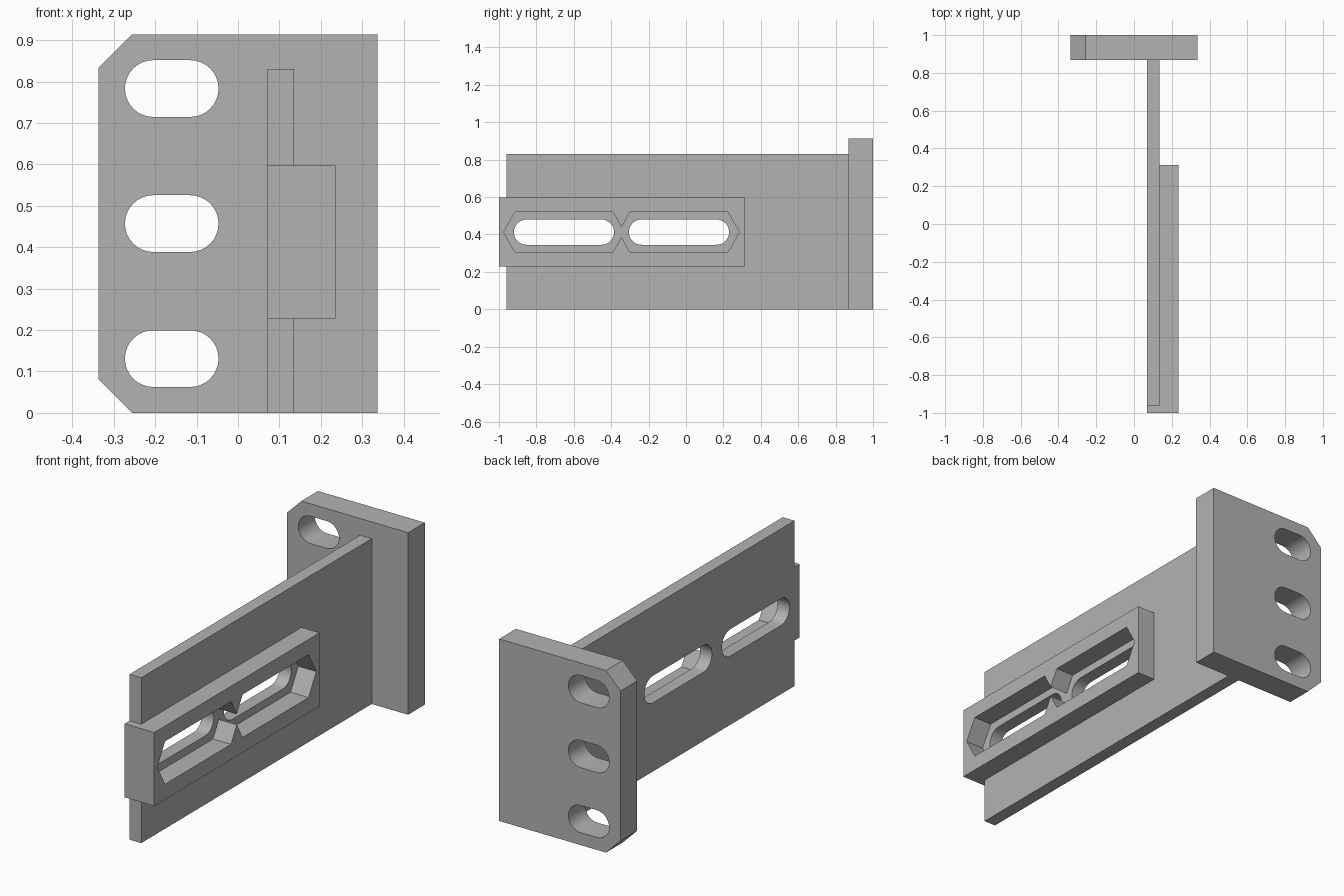
import bpy, bmesh, math
from mathutils import Vector

cube = bpy.data.objects.get("Cube")
if cube:
    bpy.data.objects.remove(cube, do_unlink=True)

COLOUR = (0.45, 0.45, 0.45, 1)
steel = bpy.data.materials.new("plain grey")
steel.use_nodes = True
steel.diffuse_color = COLOUR
steel.node_tree.nodes["Principled BSDF"].inputs["Base Color"].default_value = COLOUR


def prism(name, outline, axis, low, high):
    """Extrude an outline along x (points are y, z) or y (points are x, z)."""
    def place(u, v, d):
        return Vector((d, u, v)) if axis == "x" else Vector((u, d, v))
    bm = bmesh.new()
    face = bm.faces.new([bm.verts.new(place(u, v, low)) for u, v in outline])
    result = bmesh.ops.extrude_face_region(bm, geom=[face])
    verts = [g for g in result["geom"] if isinstance(g, bmesh.types.BMVert)]
    bmesh.ops.translate(bm, verts=verts, vec=place(0, 0, high - low))
    bmesh.ops.recalc_face_normals(bm, faces=bm.faces)
    mesh = bpy.data.meshes.new(name)
    bm.to_mesh(mesh)
    bm.free()
    mesh.materials.append(steel)
    obj = bpy.data.objects.new(name, mesh)
    bpy.context.collection.objects.link(obj)
    return obj


def slot(cu, cv, half, radius, steps=16):
    """Round-ended slot outline."""
    points = []
    for side, start in ((1, -math.pi / 2), (-1, math.pi / 2)):
        for i in range(steps + 1):
            a = start + math.pi * i / steps
            points.append((cu + side * (half - radius) + radius * math.cos(a),
                           cv + radius * math.sin(a)))
    return points


def long_hexagon(cu, cv, half, height, point):
    """Stretched hexagon outline with pointed ends."""
    flat = half - point
    return [(cu - half, cv), (cu - flat, cv - height), (cu + flat, cv - height),
            (cu + half, cv), (cu + flat, cv + height), (cu - flat, cv + height)]


def cut(obj, cutters):
    """Subtract the cutters, bake the result and remove them."""
    for cutter in cutters:
        cutter.hide_render = True
        mod = obj.modifiers.new("cut", "BOOLEAN")
        mod.operation = "DIFFERENCE"
        mod.solver = "EXACT"
        mod.object = cutter
    bpy.context.view_layer.update()
    graph = bpy.context.evaluated_depsgraph_get()
    mesh = bpy.data.meshes.new_from_object(obj.evaluated_get(graph))
    obj.modifiers.clear()
    obj.data = mesh
    mesh.name = obj.name
    for cutter in cutters:
        bpy.data.objects.remove(cutter, do_unlink=True)
    # Smooth slot ends, sharp corners
    mesh.polygons.foreach_set("use_smooth", [True] * len(mesh.polygons))
    mesh.set_sharp_from_angle(angle=math.radians(25))


# Mounting plate with two clipped corners and three slots
W, H, CLIP = 0.337, 0.914, 0.081
plate = prism("mounting_plate",
              [(W, 0), (W, H), (CLIP - W, H), (-W, H - CLIP), (-W, CLIP), (CLIP - W, 0)],
              "y", 0.868, 1.0)
cut(plate, [prism("plate_cutter", slot(-0.16, H / 2 + k * 0.326, 0.113, 0.0685),
                  "y", 0.8, 1.1) for k in (-1, 0, 1)])

# Slot layout shared by the arm and the raised block
MID = 0.4125
CENTRES = (-0.6525, -0.0375)
LOW, HIGH = 0.228, 0.597

# Arm with a short tab at its free end and two slots
arm = prism("arm",
            [(0.868, 0), (0.868, 0.83), (-0.96, 0.83), (-0.96, HIGH),
             (-1, HIGH), (-1, LOW), (-0.96, LOW), (-0.96, 0)],
            "x", 0.07, 0.135)
cut(arm, [prism("arm_cutter", slot(c, MID, 0.268, 0.0675), "x", 0, 0.3) for c in CENTRES])

# Raised block with two joined hexagonal pockets
block = prism("raised_block", [(-1, LOW), (0.312, LOW), (0.312, HIGH), (-1, HIGH)],
              "x", 0.135, 0.235)
cut(block, [prism("pocket_cutter", long_hexagon(c, MID, 0.3225, 0.1075, 0.061),
                  "x", 0, 0.4) for c in CENTRES])
